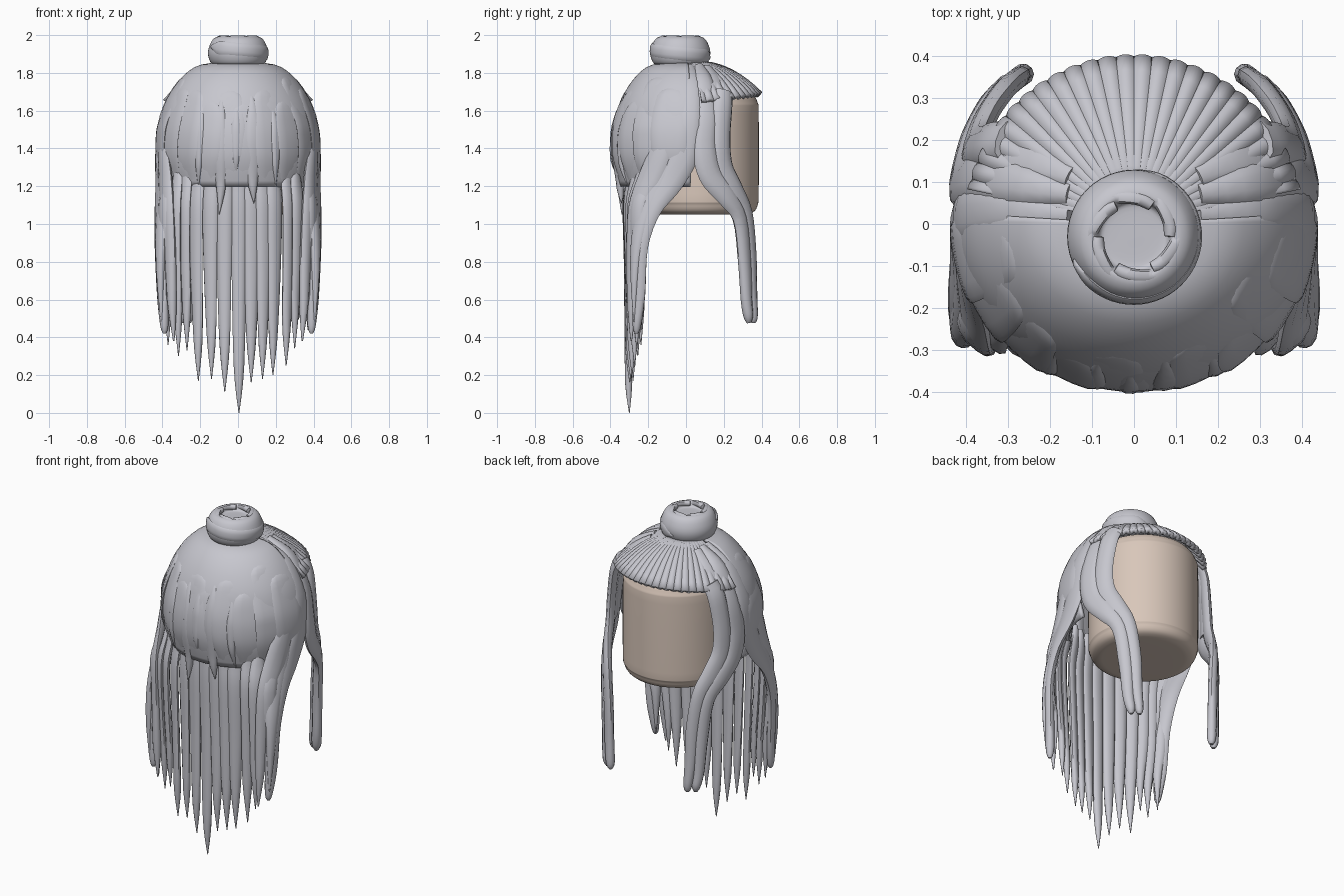
import bpy, bmesh, math
from mathutils import Vector

if "Cube" in bpy.data.objects:
    bpy.data.objects.remove(bpy.data.objects["Cube"])


def material(name, col):
    m = bpy.data.materials.new(name)
    m.diffuse_color = (*col, 1)
    m.use_nodes = True
    m.node_tree.nodes["Principled BSDF"].inputs["Base Color"].default_value = m.diffuse_color
    return m


HAIR = material("silver_hair", (0.57, 0.57, 0.62))
SKIN = material("skin", (0.69, 0.57, 0.49))


def finish(bm, name, mat, angle=40):
    bmesh.ops.recalc_face_normals(bm, faces=bm.faces)
    me = bpy.data.meshes.new(name)
    bm.to_mesh(me)
    bm.free()
    me.materials.append(mat)
    ob = bpy.data.objects.new(name, me)
    bpy.context.collection.objects.link(ob)
    bpy.ops.object.select_all(action='DESELECT')
    ob.select_set(True)
    bpy.context.view_layer.objects.active = ob
    bpy.ops.object.shade_smooth_by_angle(angle=math.radians(angle))
    return ob


def spline(pts, steps):
    """Catmull-Rom through tuples of any length."""
    p = [pts[0]] + list(pts) + [pts[-1]]
    out = []
    for i in range(1, len(p) - 2):
        for s in range(steps):
            t = s / steps
            out.append([0.5 * (2 * b + (c - a) * t + (2 * a - 5 * b + 4 * c - d) * t * t
                               + (3 * b - a - 3 * c + d) * t ** 3)
                        for a, b, c, d in zip(*p[i - 1:i + 3])])
    return out + [list(pts[-1])]


def lock(name, pts, thick=0.03, steps=4, n=10, mirror=False, axis=(0, 0, 1.4), flat=True):
    """Sweep an ellipse along points (x, y, z, half_width), facing away from the axis."""
    path = spline(pts, steps)
    bm = bmesh.new()
    rings = []
    for i, q in enumerate(path):
        c = Vector(q[:3])
        t = Vector(path[min(i + 1, len(path) - 1)][:3]) - Vector(path[max(i - 1, 0)][:3])
        t.normalize()
        o = c - Vector(axis)
        if flat:
            o.z = max(0, o.z)
        o = (o - t * o.dot(t)).normalized()
        side = t.cross(o)
        w = max(q[3], 0.002)
        h = min(thick, w)
        rings.append([bm.verts.new(c + side * w * math.cos(k * math.tau / n)
                                   + o * h * math.sin(k * math.tau / n)) for k in range(n)])
    for r, s in zip(rings, rings[1:]):
        for k in range(n):
            bm.faces.new((r[k], r[(k + 1) % n], s[(k + 1) % n], s[k]))
    bm.faces.new(rings[0])
    bm.faces.new(rings[-1])
    ob = finish(bm, name, HAIR, 50)
    if mirror:
        ob.modifiers.new("mirror", 'MIRROR')
    return ob


def sheet(name, f, rows, cols, mat, thick=0):
    """Grid surface from a function of two 0..1 values."""
    bm = bmesh.new()
    g = [[bm.verts.new(f(i / rows, j / cols)) for j in range(cols + 1)] for i in range(rows + 1)]
    for i in range(rows):
        for j in range(cols):
            bm.faces.new((g[i][j], g[i + 1][j], g[i + 1][j + 1], g[i][j + 1]))
    bmesh.ops.remove_doubles(bm, verts=bm.verts, dist=1e-5)
    ob = finish(bm, name, mat)
    if thick:
        m = ob.modifiers.new("thickness", 'SOLIDIFY')
        m.thickness = thick
        m.offset = 0
    return ob


def revolve(prof, a0, a1, sy=1, cy=0, steps=3):
    p = spline(prof, steps)
    def f(u, v):
        r, z = p[round(u * (len(p) - 1))]
        a = math.radians(a0 + (a1 - a0) * v)
        return (r * math.cos(a), cy + sy * r * math.sin(a), z)
    return f, len(p) - 1


# Head: rounded cylinder
f, n = revolve([(0, 1.05), (.2, 1.05), (.25, 1.053), (.285, 1.07), (.302, 1.11), (.305, 1.16),
                (.305, 1.58), (.3, 1.64), (.28, 1.68), (.24, 1.695), (0, 1.70)], 0, 360, cy=.08)
sheet("head", f, n, 64, SKIN)

# Hair cap over the rear half
SY = .905
CAP = [(.02, 1.85), (.19, 1.835), (.28, 1.78), (.35, 1.69), (.395, 1.59), (.422, 1.45),
       (.418, 1.32), (.385, 1.2)]
f, n = revolve(CAP, 176, 364, sy=SY)
sheet("hair_cap", f, n, 64, HAIR, .02)


def cap_r(z):
    for (r0, z0), (r1, z1) in zip(CAP, CAP[1:]):
        if z1 <= z <= z0:
            return r0 + (r1 - r0) * (z0 - z) / (z0 - z1)
    return CAP[-1][0]


def on_cap(deg, z, w, lift=0):
    r, a = cap_r(z) + lift, math.radians(deg)
    return (r * math.cos(a), SY * r * math.sin(a), z, w)


# Broad shallow tufts on the cap, with stepped upper ends
for i in range(10):
    a = 193.5 + 17 * i
    top = 1.77 - .05 * (i % 2) - .06 * (abs(i - 4.5) < 3)
    lock(f"cap_tuft_{i}", [on_cap(a, top, .04, -.008), on_cap(a, top - .04, .08, -.002),
                           on_cap(a, 1.55, .1), on_cap(a, 1.45, .1), on_cap(a, 1.34, .09),
                           on_cap(a, 1.21, .06, -.008)], .015, n=12)

# Pointed leaf strands at the rear centre
for i, (x, top, tip, w) in enumerate([(-.21, 1.7, 1.2, .035), (-.1, 1.7, 1.05, .045),
                                      (-.01, 1.7, 1.22, .035), (.085, 1.72, 1.11, .05),
                                      (.2, 1.68, 1.2, .035)]):
    a = 270 + math.degrees(math.asin(x / .43))
    mid = (top + tip) / 2
    lock(f"leaf_strand_{i}", [on_cap(a, top, .003), on_cap(a, top - .15, w * .8, .002),
                              on_cap(a, mid, w, .002), on_cap(a, max(tip + .12, 1.2), w * .6, .003),
                              (x, on_cap(a, 1.2, 0)[1], tip, .002)], .02)

# Long hanging curtain with pointed tips
TIPS = [(-.37, .36), (-.315, .3), (-.27, .33), (-.21, .17), (-.14, .18), (-.07, .11), (.005, 0),
        (.07, .16), (.13, .18), (.185, .2), (.255, .25), (.3, .34), (.37, .44)]
for i, (x, z) in enumerate(TIPS):
    y = -.305 + .45 * x * x
    top_y = -.89 * math.sqrt(.40 ** 2 - x * x) + .025
    lock(f"back_strand_{i}", [(x * .98, top_y, 1.36, .012), (x * 1.02, top_y * .4 + y * .6, 1.22, .042),
                              (x * 1.06, y - .012, 1.08, .045), (x * 1.05, y - .005, .8, .04),
                              (x * 1.01, y, z + .25, .028), (x, y + .005, z, .002)], .02)

# Side locks sweeping backward
lock("side_back_lock", [(.15, .02, 1.825, .03), (.295, .03, 1.745, .055), (.39, .02, 1.57, .07),
                        (.412, -.005, 1.38, .075), (.41, -.085, 1.23, .075),
                        (.41, -.185, 1.08, .06), (.41, -.24, .88, .045), (.40, -.25, .62, .038),
                        (.39, -.26, .46, .022), (.39, -.262, .42, .008)], .025, mirror=True)
lock("side_rear_lock", [on_cap(-14, 1.6, .004, -.02), on_cap(-18, 1.42, .06, -.008),
                        (.385, -.19, 1.24, .07), (.375, -.26, 1.08, .055), (.36, -.28, .85, .04),
                        (.35, -.285, .6, .028), (.34, -.29, .38, .004)], .025, mirror=True)
lock("side_outer_lock", [on_cap(-10, 1.45, .004, -.02), (.40, -.13, 1.25, .055),
                         (.405, -.22, 1.06, .048), (.412, -.265, .85, .034),
                         (.405, -.275, .48, .004)], .022, mirror=True)

# Side locks sweeping toward the face
lock("side_front_lock", [(.15, .07, 1.825, .03), (.28, .095, 1.75, .055), (.37, .11, 1.58, .065),
                         (.405, .10, 1.4, .066), (.405, .13, 1.26, .066), (.38, .215, 1.15, .06),
                         (.342, .285, 1.03, .045), (.32, .31, .8, .04), (.31, .32, .6, .033),
                         (.30, .33, .51, .026), (.298, .332, .475, .01)], .028, mirror=True)
lock("side_face_lock", [(.305, .2, 1.70, .05), (.345, .195, 1.62, .055), (.372, .185, 1.45, .055),
                        (.375, .195, 1.3, .06), (.352, .255, 1.18, .058), (.312, .315, 1.06, .045),
                        (.285, .34, .85, .04), (.275, .348, .65, .034), (.262, .357, .51, .024),
                        (.26, .358, .475, .01)], .026, mirror=True)
lock("side_filler_lock", [(.15, .11, 1.825, .03), (.25, .15, 1.755, .05), (.33, .16, 1.65, .05),
                          (.375, .15, 1.5, .055), (.385, .15, 1.3, .055)], .02, mirror=True)


# Ribbed fan of hair above the face
def fan(u, v):
    a = math.radians(12 + 156 * v)
    rib = abs(math.cos(a * 29)) - .6
    r = .1 + .293 * u + .008 * u * rib
    z = 1.85 - .03 * u - .135 * u * u - .05 * u * (1 - math.sin(a)) + .011 * u * rib
    return (r * math.cos(a), r * math.sin(a), z)


sheet("front_fan", fan, 8, 260, HAIR, .024)

# Bun with a dished top
f, n = revolve([(0, 1.96), (.06, 1.96), (.08, 1.965), (.09, 1.985), (.105, 1.993), (.135, 1.975),
                (.158, 1.92), (.152, 1.87), (.12, 1.84), (0, 1.835)], 0, 360, cy=-.03)
sheet("bun", f, n, 48, HAIR)

# Twisted strands around the dish
for i in range(6):
    pts = []
    for k in range(5):
        a = math.radians(60 * i + 18 * k)
        r = .086 + .006 * k
        pts.append((r * math.cos(a), -.03 + r * math.sin(a), 1.982 - .002 * k,
                    (.014, .02, .024, .02, .006)[k]))
    lock(f"bun_twist_{i}", pts, .017, n=8, axis=(0, -.03, 1.9), flat=False)

# Wrap around the bun
lock("bun_wrap", [(.152 * math.cos(a / 10 * 4.4 + 3.5), -.03 + .152 * math.sin(a / 10 * 4.4 + 3.5),
                   1.94 - .006 * a, .035 if 0 < a < 10 else .004) for a in range(11)],
     .01, axis=(0, -.03, 1.91), flat=False)
